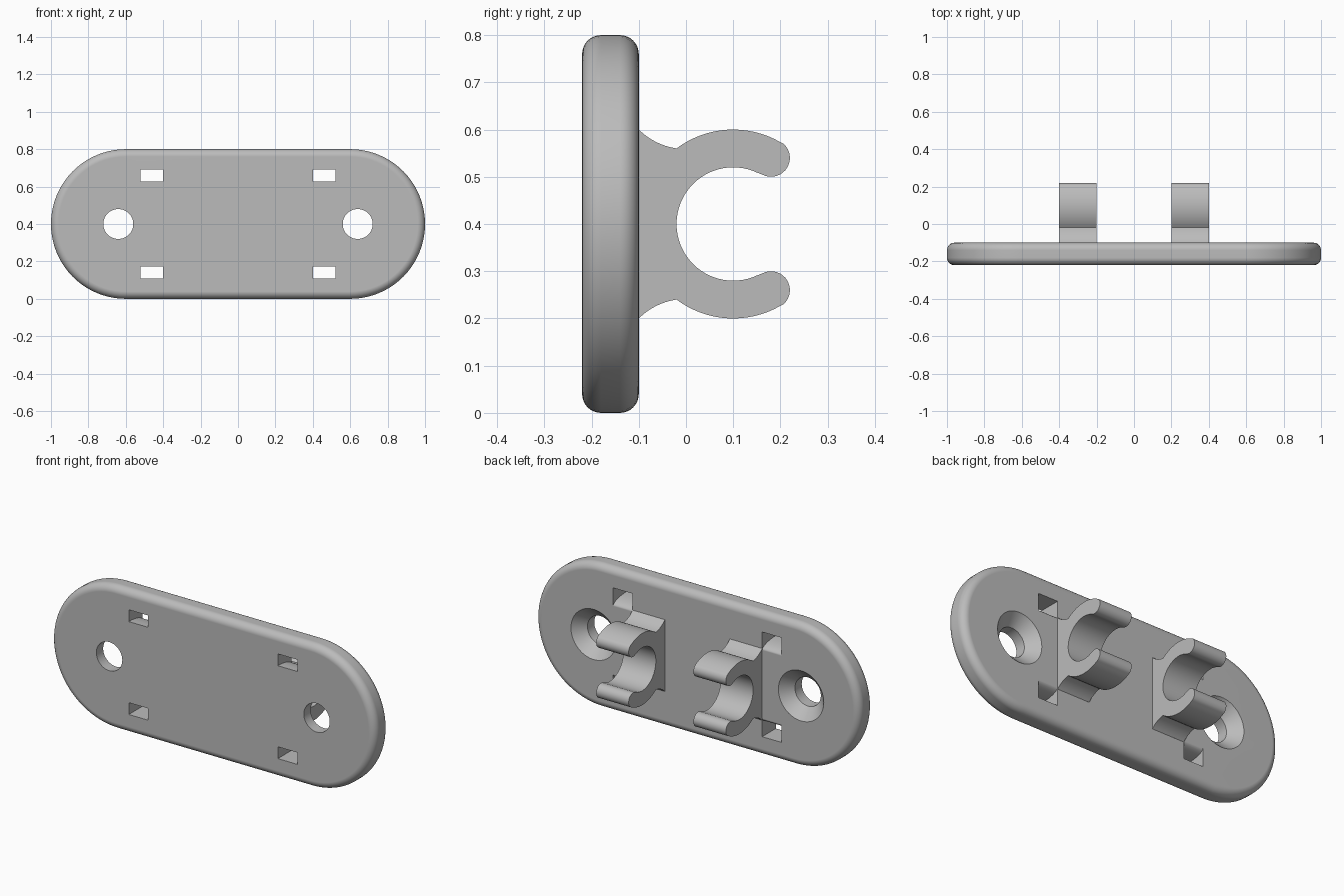
import bpy, bmesh
from math import sin, cos, pi, radians, atan2
from mathutils import Matrix, Vector

if "Cube" in bpy.data.objects:
    bpy.data.objects.remove(bpy.data.objects["Cube"])

MID = 0.4                  # height of the centre line
BACK, FRONT = -0.1, -0.22  # faces of the plate

grey = bpy.data.materials.new("grey_plastic")
grey.use_nodes = True
colour = (0.5, 0.5, 0.5, 1)
grey.diffuse_color = colour
grey.node_tree.nodes["Principled BSDF"].inputs["Base Color"].default_value = colour


def arc(cx, cy, r, start, end, steps):
    """Points on an arc, angles in radians."""
    return [(cx + r * cos(start + (end - start) * i / steps),
             cy + r * sin(start + (end - start) * i / steps)) for i in range(steps + 1)]


def loft(name, rings):
    """Solid through a stack of matching rings, capped at both ends."""
    bm = bmesh.new()
    loops = [[bm.verts.new(p) for p in ring] for ring in rings]
    n = len(loops[0])
    for a, b in zip(loops, loops[1:]):
        for i in range(n):
            j = (i + 1) % n
            bm.faces.new((a[i], a[j], b[j], b[i]))
    bm.faces.new(loops[0])
    bm.faces.new(loops[-1])
    bmesh.ops.recalc_face_normals(bm, faces=bm.faces)
    mesh = bpy.data.meshes.new(name)
    bm.to_mesh(mesh)
    bm.free()
    mesh.materials.append(grey)
    ob = bpy.data.objects.new(name, mesh)
    bpy.context.collection.objects.link(ob)
    return ob


def activate(ob):
    bpy.ops.object.select_all(action='DESELECT')
    ob.select_set(True)
    bpy.context.view_layer.objects.active = ob


def smooth(ob):
    activate(ob)
    bpy.ops.object.shade_smooth_by_angle(angle=radians(30))
    mod = ob.modifiers.new("flat_faces", 'WEIGHTED_NORMAL')
    mod.keep_sharp = True


def cut(ob, cutter):
    activate(ob)
    mod = ob.modifiers.new("cut", 'BOOLEAN')
    mod.operation = 'DIFFERENCE'
    mod.solver = 'EXACT'
    mod.object = cutter
    bpy.ops.object.modifier_apply(modifier=mod.name)
    bpy.data.objects.remove(cutter)


def stadium(y, inset):
    r = MID - inset
    pts = arc(0.6, MID, r, -pi / 2, pi / 2, 40) + arc(-0.6, MID, r, pi / 2, 3 * pi / 2, 40)
    return [(x, y, z) for x, z in pts]


def circle(x, y, r):
    return [(px, y, pz) for px, pz in arc(x, MID, r, 0, 2 * pi, 64)[:-1]]


# Rounded back plate
R = 0.04
edge = [(FRONT + R - R * cos(a), R - R * sin(a)) for a in [i * pi / 16 for i in range(9)]]
edge += [(BACK + FRONT - y, d) for y, d in reversed(edge)]
plate = loft("mounting_plate", [stadium(y, d) for y, d in edge])

# Countersunk screw holes and strap slots
for side in (-1, 1):
    x = side * 0.64
    profile = [(FRONT - 0.02, 0.08), (BACK - 0.06, 0.08), (BACK, 0.14), (BACK + 0.02, 0.16)]
    cut(plate, loft("screw_cutter", [circle(x, y, r) for y, r in profile]))
    for up in (-1, 1):
        # Slot widens towards the back with a curved inner wall
        wall = [(FRONT - 0.02, 0.226)] + [
            (FRONT + 0.12 * sin(a), 0.19 + 0.036 * cos(a)) for a in [i * pi / 16 for i in range(9)]]
        wall += [(BACK + 0.02, 0.19), (BACK + 0.02, 0.292), (FRONT - 0.02, 0.292)]
        cut(plate, loft("slot_cutter", [[(side * sx, y, MID + up * z) for y, z in wall]
                                        for sx in (0.4, 0.52)]))
smooth(plate)

# Clip outline, upper half from base to mouth and back to the throat
lean = atan2(0.14, 0.08)
half = [(BACK - 0.005, 0.2)]
half += arc(0, 0.3, 0.1414, radians(225), radians(261.87), 8)
half += arc(0.1, 0, 0.2, radians(126.87), lean, 16)[1:]
half += arc(0.18, 0.14, 0.04, lean, lean - pi, 16)[1:]
half += arc(0.1, 0, 0.12, lean, pi, 24)[1:]
outline = half + [(y, -z) for y, z in reversed(half[:-1])]

for name, side in (("left_clip", 1), ("right_clip", -1)):
    clip = loft(name, [[(side * x, y, MID + z) for y, z in outline] for x in (0.2, 0.4)])
    smooth(clip)
